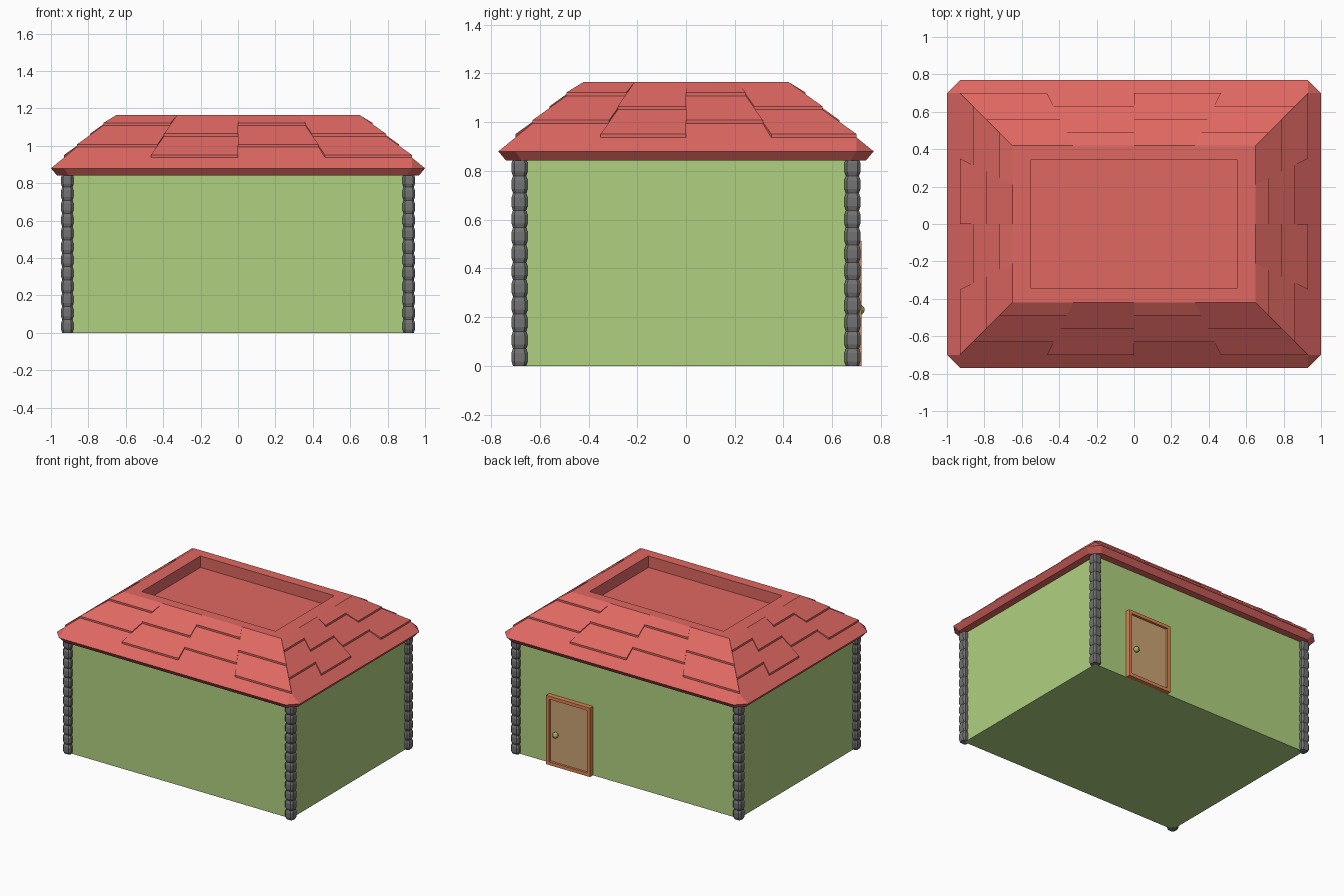
import bpy, bmesh, math
from mathutils import Vector

if "Cube" in bpy.data.objects:
    bpy.data.objects.remove(bpy.data.objects["Cube"])


def material(name, hexcode):
    lin = []
    for i in (0, 2, 4):
        c = int(hexcode[i:i + 2], 16) / 255
        lin.append(c / 12.92 if c <= 0.04045 else ((c + 0.055) / 1.055) ** 2.4)
    m = bpy.data.materials.new(name)
    m.diffuse_color = (*lin, 1)
    m.use_nodes = True
    m.node_tree.nodes["Principled BSDF"].inputs["Base Color"].default_value = m.diffuse_color
    return m


GREEN = material("wall green", "b0d180")
RED = material("roof red", "e06862")
GREY = material("stone grey", "727272")
WOOD = material("door wood", "cda474")
TRIM = material("trim orange", "dc8550")
BRASS = material("knob brass", "a9b060")


def finish(bm, name, mat):
    bmesh.ops.recalc_face_normals(bm, faces=bm.faces[:])
    me = bpy.data.meshes.new(name)
    bm.to_mesh(me)
    bm.free()
    ob = bpy.data.objects.new(name, me)
    bpy.context.collection.objects.link(ob)
    me.materials.append(mat)
    return ob


def box(name, lo, hi, mat):
    bm = bmesh.new()
    bmesh.ops.create_cube(bm, size=1)
    for v in bm.verts:
        v.co = [(lo[i] + hi[i]) / 2 + v.co[i] * (hi[i] - lo[i]) for i in range(3)]
    return finish(bm, name, mat)


# Walls
box("walls", (-0.915, -0.685, 0), (0.915, 0.685, 0.86), GREEN)


# Corner stones: stacked blocks pinched at the joints
def corner_stones(name, cx, cy, n=12, height=0.85):
    bm = bmesh.new()
    levels = []
    for i in range(n):
        levels += [((i + f) * height / n, r) for f, r in ((0, 0.027), (0.25, 0.033), (0.75, 0.033))]
    levels.append((height, 0.027))
    rings = []
    for z, r in levels:
        k = r * 0.65
        pts = ((r, -k), (r, k), (k, r), (-k, r), (-r, k), (-r, -k), (-k, -r), (k, -r))
        rings.append([bm.verts.new((cx + x, cy + y, z)) for x, y in pts])
    for a, b in zip(rings, rings[1:]):
        for i in range(8):
            j = (i + 1) % 8
            bm.faces.new((a[i], a[j], b[j], b[i]))
    bm.faces.new(rings[0])
    bm.faces.new(rings[-1])
    finish(bm, name, GREY)


for sx, lx in ((-1, "left"), (1, "right")):
    for sy, ly in ((-1, "front"), (1, "back")):
        corner_stones(f"corner_stones_{ly}_{lx}", sx * 0.913, sy * 0.683)

# Roof: clipped-corner hip shape with a sunken top
TOP_X, TOP_Y, TOP_Z, SLOPE = 0.65, 0.42, 1.165, 0.285 / 0.35
bm = bmesh.new()
for sx in (-1, 1):
    for sy in (-1, 1):
        for x, y, z in ((TOP_X, TOP_Y, TOP_Z), (0.93, 0.70, TOP_Z - 0.28 * SLOPE),
                        (1, 0.70, 0.88), (0.93, 0.77, 0.88),
                        (0.968, 0.675, 0.842), (0.905, 0.738, 0.842)):
            bm.verts.new((sx * x, sy * y, z))
bmesh.ops.convex_hull(bm, input=bm.verts[:])
bmesh.ops.dissolve_limit(bm, angle_limit=0.02, verts=bm.verts[:], edges=bm.edges[:])
bmesh.ops.recalc_face_normals(bm, faces=bm.faces[:])
top = max(bm.faces, key=lambda f: f.calc_center_median().z)
bmesh.ops.inset_individual(bm, faces=[top], thickness=0.05)
for v in top.verts:
    v.co = (math.copysign(0.55, v.co.x), math.copysign(0.345, v.co.y), TOP_Z)
floor = bmesh.ops.extrude_discrete_faces(bm, faces=[top])["faces"][0]
for v in floor.verts:
    v.co.z -= 0.085
finish(bm, "roof", RED)


# Shingles: thin wedges in four fanned columns on each slope
def shingles(name, half, depth, angle):
    bm = bmesh.new()
    lift = Vector((0, 0, 0.014))
    ca, sa = math.cos(angle), math.sin(angle)

    def pt(u, d):
        x, y = u * (half + d), -(depth + d)
        return Vector((x * ca - y * sa, x * sa + y * ca, TOP_Z - d * SLOPE))

    for col in range(4):
        u0, u1 = -1 + col * 0.5, -0.5 + col * 0.5
        steps = (0, 0.07, 0.21) if col % 2 == 0 else (0, 0.14, 0.28)
        for d0, d1 in zip(steps, steps[1:]):
            a, b, c, d = [bm.verts.new(p) for p in (pt(u0, d0), pt(u1, d0), pt(u1, d1), pt(u0, d1))]
            e, f = bm.verts.new(c.co + lift), bm.verts.new(d.co + lift)
            for face in ((a, b, c, d), (a, b, e, f), (f, e, c, d), (a, f, d), (b, c, e)):
                bm.faces.new(face)
    finish(bm, name, RED)


for i, side in enumerate(("front", "right", "back", "left")):
    h, d = (TOP_X, TOP_Y) if i % 2 == 0 else (TOP_Y, TOP_X)
    shingles(f"shingles_{side}", h, d, i * math.pi / 2)

# Door, frame and knob on the back wall
X0, X1, H, W = 0.285, 0.645, 0.512, 0.024
box("door", (X0 + 0.01, 0.67, 0.01), (X1 - 0.01, 0.703, H - 0.01), WOOD)
box("frame_left", (X0, 0.67, 0), (X0 + W, 0.72, H), TRIM)
box("frame_right", (X1 - W, 0.67, 0), (X1, 0.72, H), TRIM)
box("frame_top", (X0 + W, 0.67, H - W), (X1 - W, 0.72, H), TRIM)
box("frame_bottom", (X0 + W, 0.67, 0), (X1 - W, 0.72, W), TRIM)
bm = bmesh.new()
bmesh.ops.create_uvsphere(bm, u_segments=12, v_segments=8, radius=0.021)
for v in bm.verts:
    v.co += Vector((0.575, 0.712, 0.23))
finish(bm, "door_knob", BRASS)
